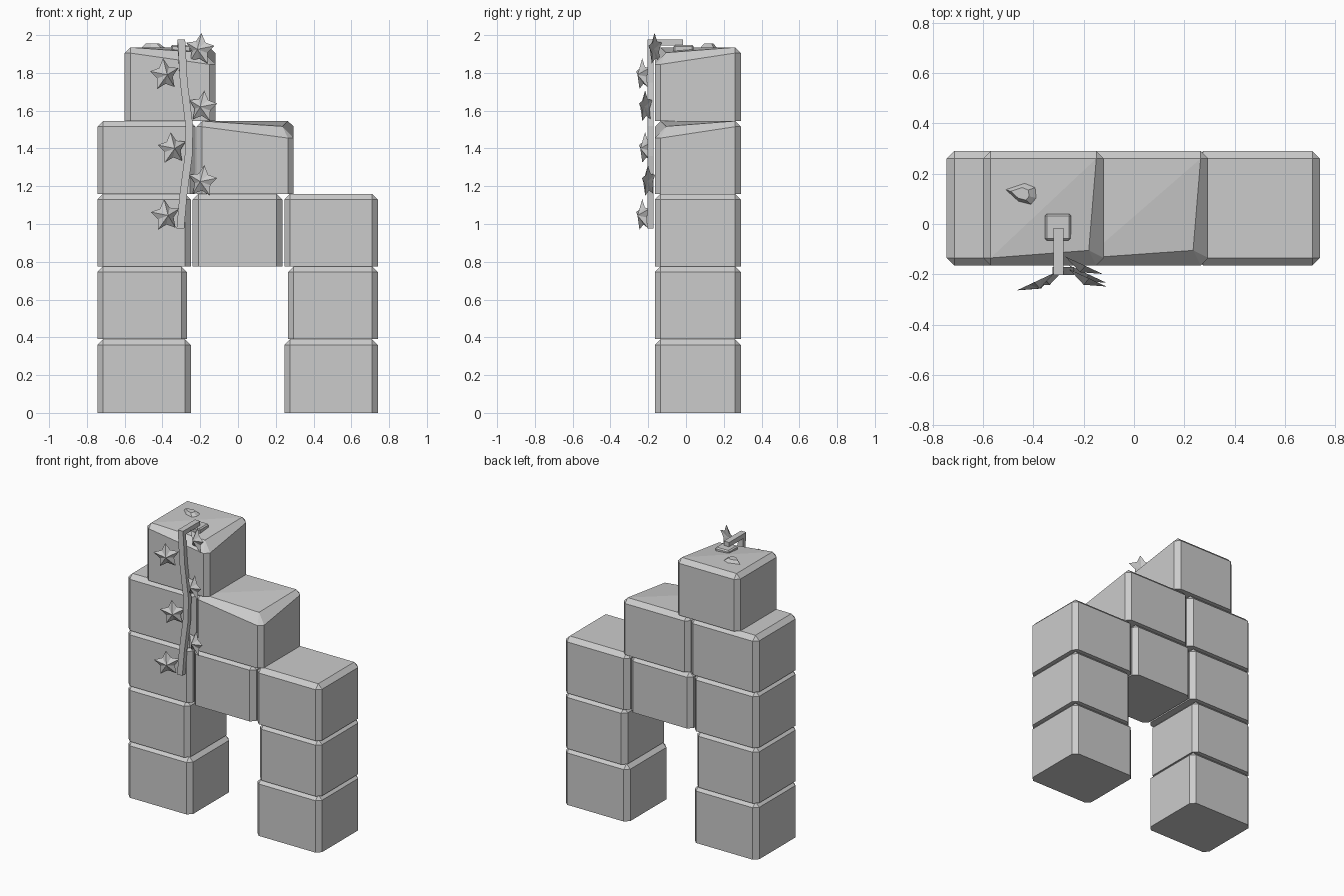
import bpy, bmesh, math
from mathutils import Vector

if "Cube" in bpy.data.objects:
    bpy.data.objects.remove(bpy.data.objects["Cube"])

grey = bpy.data.materials.new("stone grey")
grey.diffuse_color = (0.6, 0.6, 0.6, 1)
grey.use_nodes = True
grey.node_tree.nodes["Principled BSDF"].inputs["Base Color"].default_value = grey.diffuse_color


def make(name, verts, faces):
    """Flat-shaded object with outward normals."""
    bm = bmesh.new()
    vs = [bm.verts.new(v) for v in verts]
    for f in faces:
        bm.faces.new([vs[i] for i in f])
    bmesh.ops.recalc_face_normals(bm, faces=bm.faces)
    me = bpy.data.meshes.new(name)
    bm.to_mesh(me)
    bm.free()
    me.materials.append(grey)
    ob = bpy.data.objects.new(name, me)
    bpy.context.collection.objects.link(ob)
    return ob


def block(name, x0, x1, z0, z1, y0=-0.165, y1=0.29, c=0.03, worn=False):
    """Block with chamfered uprights and top; worn lowers the front right corner."""
    ring = [(x0 + c, y0), (x1 - c, y0), (x1, y0 + c), (x1, y1 - c),
            (x1 - c, y1), (x0 + c, y1), (x0, y1 - c), (x0, y0 + c)]
    mid = [z1 - c] * 8
    top = [(x0 + c, y0 + c, z1), (x1 - c, y0 + c, z1),
           (x1 - c, y1 - c, z1), (x0 + c, y1 - c, z1)]
    if worn:
        mid[1] = mid[2] = z1 - 0.09
        top[1] = (x1 - 0.06, y0 + 0.06, z1 - 0.028)
    verts = [(x, y, z0) for x, y in ring]
    verts += [(x, y, z) for (x, y), z in zip(ring, mid)] + top
    faces = [range(8), (16, 17, 18), (16, 18, 19)]
    faces += [(i, (i + 1) % 8, 8 + (i + 1) % 8, 8 + i) for i in range(8)]
    for k in range(4):
        a, b = 8 + 2 * k, 9 + 2 * k
        nxt = 8 + (2 * k + 2) % 8
        faces.append((a, b, 16 + (k + 1) % 4, 16 + k))
        faces.append((b, nxt, 16 + (k + 1) % 4))
    return make(name, verts, faces)


# Stone arch
rows = [
    (0.0, 0.39, [(-0.745, -0.25), (0.245, 0.74)]),
    (0.39, 0.775, [(-0.745, -0.27), (0.265, 0.74)]),
    (0.775, 1.16, [(-0.745, -0.25), (-0.24, 0.235), (0.245, 0.74)]),
    (1.16, 1.545, [(-0.745, -0.225), (-0.22, 0.295)]),
    (1.545, 1.935, [(-0.6, -0.12)]),
]
for r, (z0, z1, spans) in enumerate(rows):
    for i, (x0, x1) in enumerate(spans):
        worn = r == 4 or (r == 3 and i == 1)
        block(f"stone_block_{r}_{i}", x0, x1, z0, z1, worn=worn)

# Small tile on top under the vine
block("top_tile", -0.355, -0.25, 1.9, 1.948, -0.065, 0.04, 0.008)

# Pebble on top
outline = [(-0.52, 0.14), (-0.46, 0.085), (-0.40, 0.07), (-0.375, 0.10),
           (-0.38, 0.15), (-0.43, 0.17)]
pv = [(x, y, 1.925) for x, y in outline]
pv += [(-0.445 + (x + 0.43) * 0.5, 0.12 + (y - 0.12) * 0.5, 1.955) for x, y in outline]
pf = [range(6), range(6, 12)]
pf += [(i, (i + 1) % 6, 6 + (i + 1) % 6, 6 + i) for i in range(6)]
make("pebble", pv, pf)

# Vine: rectangular section following a bent path
path = [(-0.30, -0.015, 1.962, 0), (-0.30, -0.187, 1.962, 1), (-0.287, -0.187, 1.75, 2),
        (-0.258, -0.187, 1.52, 2), (-0.262, -0.187, 1.36, 2), (-0.29, -0.187, 1.15, 2),
        (-0.305, -0.187, 0.975, 2)]
offsets = [Vector((0, 0, 0.016)), Vector((0, -0.016, 0.016)), Vector((0, -0.016, 0))]
vv = []
for x, y, z, kind in path:
    p, o, s = Vector((x, y, z)), offsets[kind], Vector((0.02, 0, 0))
    vv += [p - s + o, p + s + o, p + s - o, p - s - o]
vf = [range(4), range(len(vv) - 4, len(vv))]
for k in range(len(path) - 1):
    for i in range(4):
        j = (i + 1) % 4
        vf.append((4 * k + i, 4 * k + j, 4 * k + 4 + j, 4 * k + 4 + i))
make("vine_stem", vv, vf)

# Leaves: domed five-pointed stars, alternating sides of the stem
leaves = [(-0.205, -0.17, 1.925, 1), (-0.385, -0.235, 1.79, -1), (-0.19, -0.22, 1.62, 1),
          (-0.345, -0.22, 1.40, -1), (-0.19, -0.205, 1.225, 1), (-0.38, -0.235, 1.045, -1)]
for n, (x, y, z, side) in enumerate(leaves):
    u = Vector((side * 0.9, -0.42, 0)).normalized()
    w = Vector((0, 0, 1))
    nrm = Vector((-side * 0.42, -0.9, 0)).normalized()
    c = Vector((x, y, z))
    lv = []
    for i in range(10):
        a = math.radians(12 + 36 * i)
        rad = 0.048 if i % 2 else 0.087
        lv.append(c + rad * (math.cos(a) * u + math.sin(a) * w) - 0.008 * nrm)
    lv += [c + 0.024 * nrm, c + 0.0 * nrm]
    lf = [(i, (i + 1) % 10, 10) for i in range(10)]
    lf += [((i + 1) % 10, i, 11) for i in range(10)]
    make(f"leaf_{n}", lv, lf)
